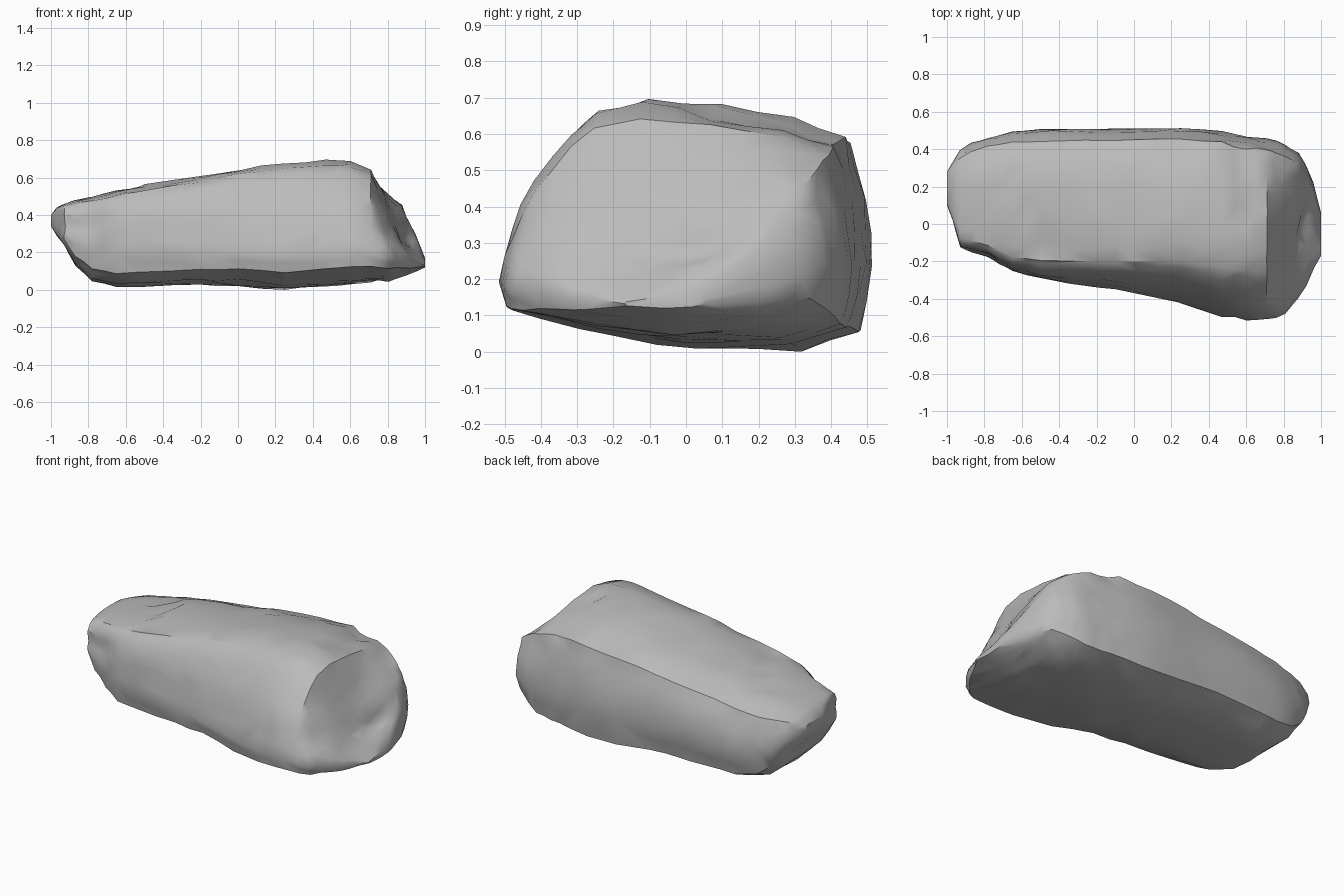
import bpy
import bmesh
from mathutils import Vector, noise
from mathutils.geometry import intersect_point_line

cube = bpy.data.objects.get("Cube")
if cube:
    bpy.data.objects.remove(cube, do_unlink=True)

# Cross-sections as (across, up) fractions, running from the front over the top
TAPERED = [(0, .33), (.005, .55), (.02, .75), (.05, .88), (.1, .95), (.25, .98), (.5, 1), (.75, .97),
           (.92, .87), (.98, .65), (1, .38), (.95, .12), (.75, 0), (.4, 0), (.15, .03), (.03, .14)]
BROAD = [(0, .25), (.04, .47), (.1, .67), (.2, .87), (.27, .96), (.4, 1), (.6, .97), (.8, .92),
         (.94, .84), (.98, .6), (1, .33), (.97, .06), (.8, 0), (.5, .01), (.28, .06), (.02, .14)]
BROKEN = [(0, .25), (.03, .35), (.1, .41), (.2, .47), (.35, .56), (.5, .68), (.68, .84), (.84, .97),
          (.93, 1), (.98, .75), (1, .45), (.95, .2), (.8, .06), (.5, 0), (.28, .05), (.04, .12)]

# Outline along the length: x, front, back, bottom, top
STATIONS = [
    (-1, .1, .28, .35, .41), (-.97, .02, .33, .3, .45), (-.93, -.13, .395, .25, .47),
    (-.87, -.15, .435, .14, .495), (-.78, -.18, .465, .06, .51), (-.65, -.25, .495, .025, .54),
    (-.5, -.29, .505, .03, .575), (-.2, -.335, .51, .04, .615), (0, -.37, .51, .03, .655),
    (.25, -.42, .515, .01, .69), (.47, -.495, .495, .03, .705), (.6, -.515, .47, .04, .695),
    (.71, -.515, .455, .05, .65), (.76, -.505, .44, .055, .6), (.81, -.48, .42, .06, .54),
    (.88, -.4, .38, .08, .465), (.92, -.33, .32, .095, .36), (.96, -.24, .22, .11, .28),
    (1, -.17, .06, .13, .18),
]

# Chips and grooves: start, end, radius, depth
CHIPS = [
    ((-.64, .23, .53), (-.45, -.18, .57), .05, .025),
    ((.57, .38, .6), (.61, .1, .67), .08, .03),
    ((.1, .42, .62), (.22, .36, .64), .05, .015),
    ((.9, -.15, .3), (.93, .05, .3), .06, .02),
    ((-.9, -.13, .35), (-.78, -.16, .36), .06, .015),
]


def ramp(value, low, high):
    return min(1, max(0, (value - low) / (high - low)))


def blend(first, second, t):
    return [Vector(a).lerp(Vector(b), t) for a, b in zip(first, second)]


def section(x):
    """Section shape that changes from tapered to broad to broken."""
    if x < .7:
        return blend(TAPERED, BROAD, ramp(x, -.6, .5))
    return blend(BROAD, BROKEN, ramp(x, .71, .87))


# Loft the stone body
bm = bmesh.new()
rings = []
for x, front, back, bottom, top in STATIONS:
    rings.append([bm.verts.new((x, front + u * (back - front), bottom + v * (top - bottom)))
                  for u, v in section(x)])
for ring, following in zip(rings, rings[1:]):
    for i in range(len(ring)):
        j = (i + 1) % len(ring)
        bm.faces.new((ring[i], ring[j], following[j], following[i]))
bm.faces.new(rings[0])
bm.faces.new(rings[-1])
bmesh.ops.recalc_face_normals(bm, faces=bm.faces[:])
bmesh.ops.subdivide_edges(bm, edges=bm.edges[:], cuts=1, use_grid_fill=True)
bmesh.ops.triangulate(bm, faces=bm.faces[:])
bm.normal_update()

# Weather the surface, fading towards the tips, and cut the chips
moves = []
for vert in bm.verts:
    push = .008 * noise.noise(vert.co * 4) + .012 * noise.noise(vert.co * 11)
    push *= 1 - min(1, abs(vert.co.x)) ** 6
    for start, end, radius, depth in CHIPS:
        start, end = Vector(start), Vector(end)
        t = intersect_point_line(vert.co, start, end)[1]
        distance = (vert.co - start.lerp(end, ramp(t, 0, 1))).length
        push -= depth * (1 - ramp(distance, radius * .4, radius))
    moves.append(vert.normal * push)
for vert, move in zip(bm.verts, moves):
    vert.co += move

# Rest the stone on the ground
lowest = min(vert.co.z for vert in bm.verts)
bmesh.ops.translate(bm, verts=bm.verts[:], vec=(0, 0, -lowest))

mesh = bpy.data.meshes.new("rock")
bm.to_mesh(mesh)
bm.free()
rock = bpy.data.objects.new("rock", mesh)
bpy.context.collection.objects.link(rock)
bpy.ops.object.select_all(action="DESELECT")
rock.select_set(True)
bpy.context.view_layer.objects.active = rock

# Reduce to irregular facets
decimate = rock.modifiers.new("facets", "DECIMATE")
decimate.ratio = .6
bpy.ops.object.modifier_apply(modifier=decimate.name)
bpy.ops.object.shade_smooth_by_angle(angle=.6)

# Stone colour
stone = bpy.data.materials.new("grey stone")
stone.use_nodes = True
colour = (.5, .5, .5, 1)
stone.diffuse_color = colour
shader = stone.node_tree.nodes["Principled BSDF"]
shader.inputs["Base Color"].default_value = colour
shader.inputs["Roughness"].default_value = .9
rock.data.materials.append(stone)
